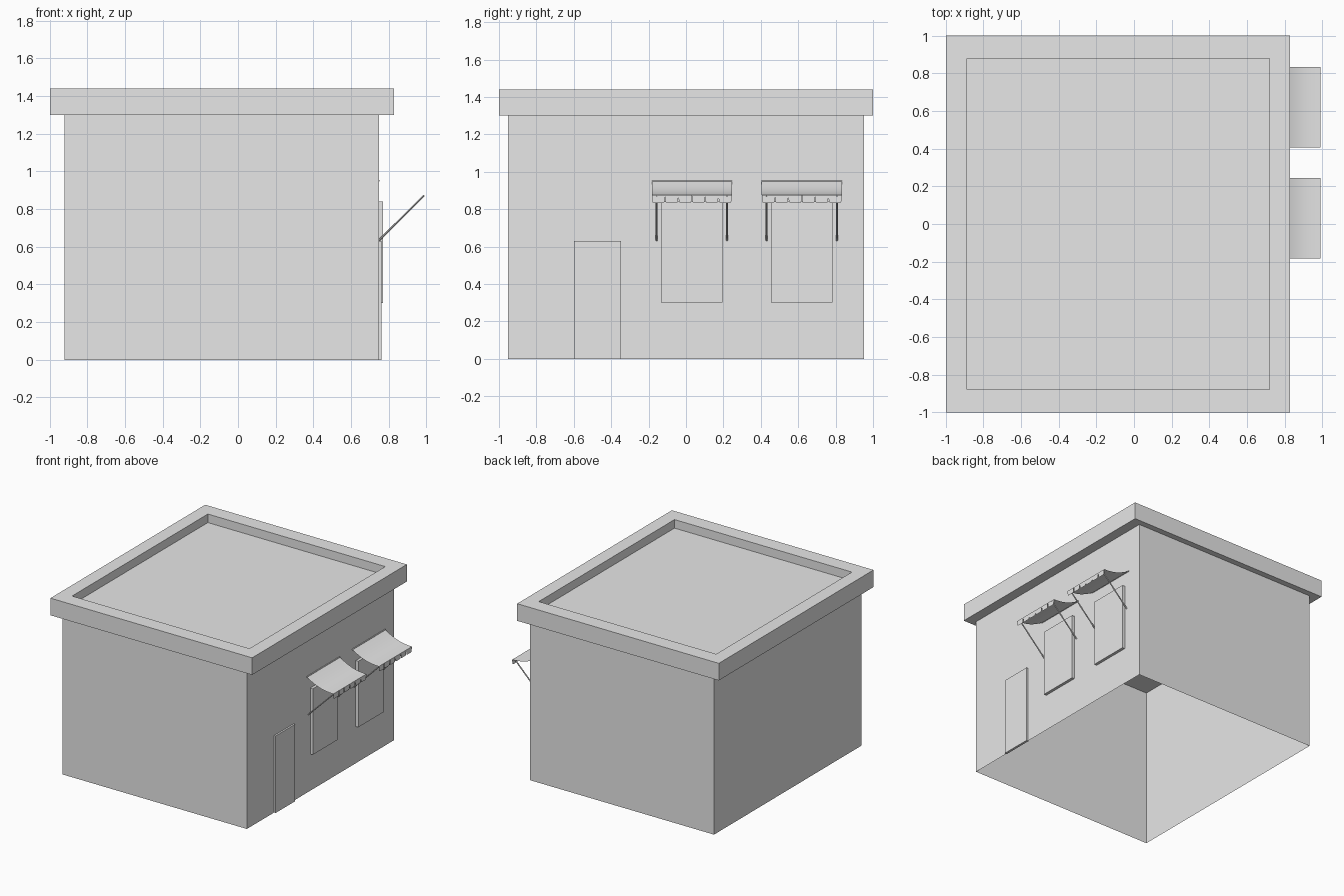
import bpy, bmesh, math
from mathutils import Vector

cube = bpy.data.objects.get("Cube")
if cube:
    bpy.data.objects.remove(cube, do_unlink=True)

grey = bpy.data.materials.new("light_grey")
grey.use_nodes = True
grey.diffuse_color = (0.8, 0.8, 0.8, 1)
grey.node_tree.nodes["Principled BSDF"].inputs["Base Color"].default_value = (0.8, 0.8, 0.8, 1)


def finish(bm, name, smooth=False):
    mesh = bpy.data.meshes.new(name)
    for f in bm.faces:
        f.smooth = smooth
    bm.to_mesh(mesh)
    bm.free()
    mesh.materials.append(grey)
    obj = bpy.data.objects.new(name, mesh)
    bpy.context.collection.objects.link(obj)
    return obj


def box_mesh(x, y, z):
    bm = bmesh.new()
    bmesh.ops.create_cube(bm, size=1)
    for v in bm.verts:
        v.co = [r[0] if c < 0 else r[1] for c, r in zip(v.co, (x, y, z))]
    return bm


def rod(name, a, b, radius):
    a, b = Vector(a), Vector(b)
    bm = bmesh.new()
    bmesh.ops.create_cone(bm, cap_ends=True, segments=10, radius1=radius,
                          radius2=radius, depth=(b - a).length)
    obj = finish(bm, name)
    obj.location = (a + b) / 2
    obj.rotation_mode = 'QUATERNION'
    obj.rotation_quaternion = (b - a).to_track_quat('Z', 'Y')
    return obj


WALL_X = 0.747
EAVE = 1.30

# Wall shell, open underneath
bm = box_mesh((-0.92, WALL_X), (-0.952, 0.952), (0, EAVE))
bm.faces.ensure_lookup_table()
bmesh.ops.delete(bm, geom=[f for f in bm.faces if f.normal.z < -0.5], context='FACES')
finish(bm, "walls")

# Overhanging flat roof with a sunken centre
bm = box_mesh((-0.997, 0.828), (-1, 1), (EAVE, 1.44))
top = [f for f in bm.faces if f.normal.z > 0.5]
bmesh.ops.inset_region(bm, faces=top, thickness=0.155)
for f in top:
    for v in f.verts:
        v.co.y *= 0.833 / 0.845
sunk = bmesh.ops.extrude_face_region(bm, geom=top)
bmesh.ops.delete(bm, geom=top, context='FACES')
bmesh.ops.translate(bm, vec=(0, 0, -0.07),
                    verts=[g for g in sunk["geom"] if isinstance(g, bmesh.types.BMVert)])
bmesh.ops.recalc_face_normals(bm, faces=bm.faces)
finish(bm, "roof")

# Door panel
finish(box_mesh((WALL_X - 0.005, 0.761), (-0.6, -0.347), (0, 0.63)), "door")


def awning(name, y0, y1):
    front, z_top, z_front, z_hem = 0.99, 0.95, 0.875, 0.832

    # Sagging canvas sheet
    bm = bmesh.new()
    steps = 10
    rows = []
    for i in range(steps + 1):
        t = i / steps
        x = WALL_X + (front - WALL_X) * t
        z = z_top + (z_front - z_top) * t - 0.02 * math.sin(math.pi * t)
        rows.append([bm.verts.new((x, y, z)) for y in (y0, y1)])
    for a, b in zip(rows, rows[1:]):
        bm.faces.new((a[0], b[0], b[1], a[1]))
    finish(bm, name + "_canvas", smooth=True)

    # Valance of rounded tabs
    bm = bmesh.new()
    tabs, r = 6, 0.013
    w = (y1 - y0) / tabs
    for i in range(tabs):
        a, b = y0 + i * w, y0 + (i + 1) * w
        outline = [(b, z_front), (a, z_front)]
        for cy, start in ((a + 0.002 + r, math.pi), (b - 0.002 - r, 1.5 * math.pi)):
            for k in range(5):
                ang = start + k * math.pi / 8
                outline.append((cy + r * math.cos(ang), z_hem + r + r * math.sin(ang)))
        bm.faces.new([bm.verts.new((front, y, z)) for y, z in outline])
    bmesh.ops.remove_doubles(bm, verts=bm.verts, dist=0.0001)
    finish(bm, name + "_valance")

    # Top rail and two slanted struts
    rod(name + "_rail", (WALL_X + 0.002, y0, z_top), (WALL_X + 0.002, y1, z_top), 0.004)
    for side, y in (("right", y0 + 0.026), ("left", y1 - 0.026)):
        rod(name + "_strut_" + side, (WALL_X, y, 0.633), (front - 0.003, y, z_front - 0.003), 0.005)


# Two windows, each under its own awning
for label, y in (("near", 0.031), ("far", 0.619)):
    finish(box_mesh((WALL_X - 0.005, 0.77), (y - 0.164, y + 0.164), (0.3, 0.84)), label + "_window")
    awning(label + "_awning", y - 0.214, y + 0.214)
